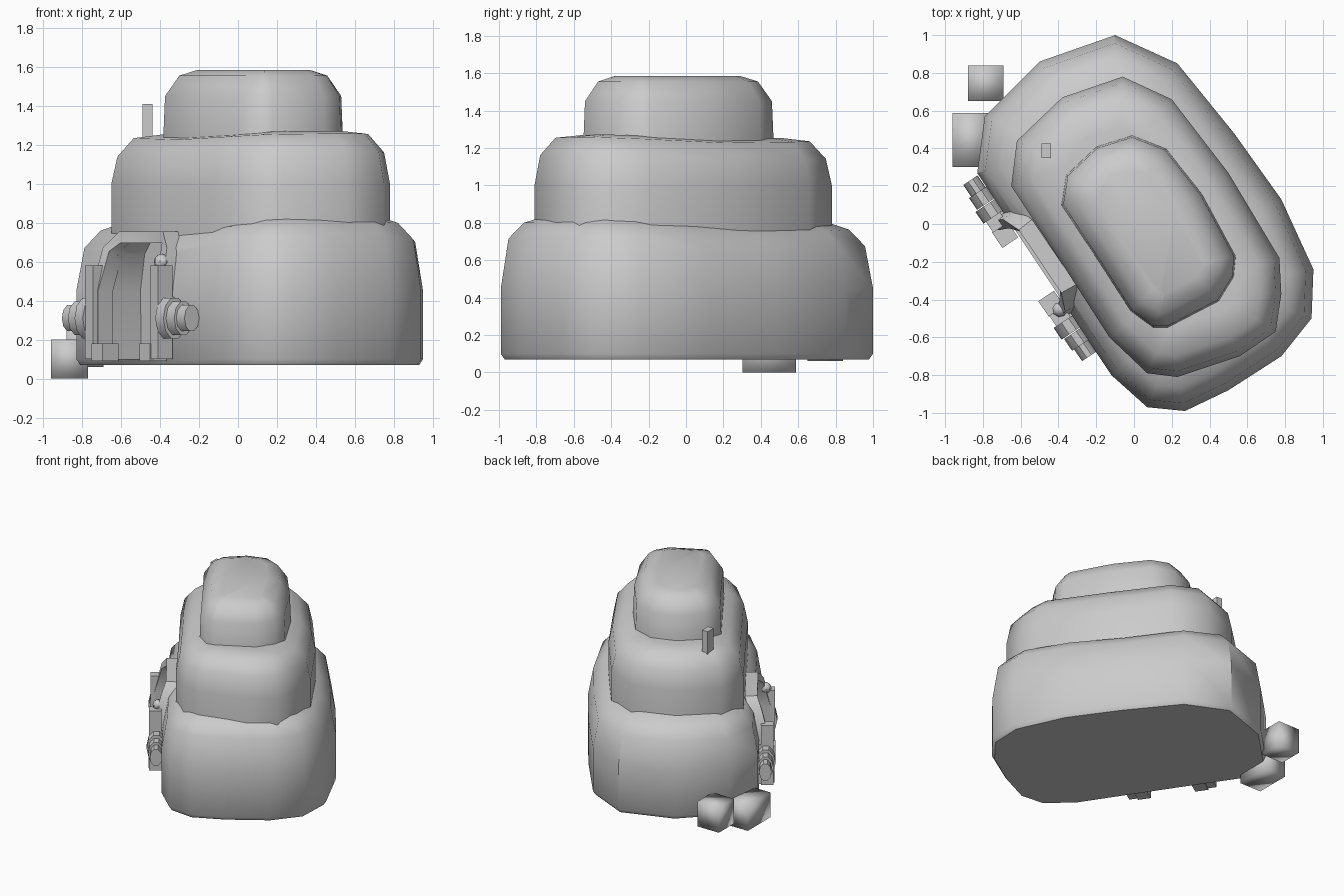
import bpy, bmesh
from math import radians, pi
from mathutils import Vector, Matrix

if "Cube" in bpy.data.objects:
    bpy.data.objects.remove(bpy.data.objects["Cube"])

# Doorway frame of reference: local x along the wall, local -y outward
DOOR = Matrix.Translation((-0.56, -0.24, 0)) @ Matrix.Rotation(radians(-56), 4, 'Z')
AXIS = Vector((0.56, -0.83))


def finish(name, bm, angle=40):
    bmesh.ops.recalc_face_normals(bm, faces=bm.faces)
    me = bpy.data.meshes.new(name)
    bm.to_mesh(me)
    bm.free()
    ob = bpy.data.objects.new(name, me)
    bpy.context.collection.objects.link(ob)
    smooth(ob, angle)
    return ob


def smooth(ob, angle=40):
    bpy.ops.object.select_all(action='DESELECT')
    ob.select_set(True)
    bpy.context.view_layer.objects.active = ob
    bpy.ops.object.shade_smooth_by_angle(angle=radians(angle))


def loft(name, rings, angle=40):
    bm = bmesh.new()
    vs = [[bm.verts.new(p) for p in ring] for ring in rings]
    n = len(vs[0])
    for a, b in zip(vs, vs[1:]):
        for i in range(n):
            j = (i + 1) % n
            bm.faces.new((a[i], a[j], b[j], b[i]))
    bm.faces.new(vs[0])
    bm.faces.new(vs[-1])
    return finish(name, bm, angle)


def inset(pts, d):
    out = []
    for i, p in enumerate(pts):
        e1 = (p - pts[i - 1]).normalized()
        e2 = (pts[(i + 1) % len(pts)] - p).normalized()
        n = Vector((e1.y + e2.y, -e1.x - e2.x)).normalized()   # clockwise outline
        out.append(p + n * d / max(0.5, n.dot(Vector((e1.y, -e1.x)))))
    return out


def tier(name, outline, profile):
    pts = [Vector(p) for p in outline]
    rings = []
    for d, z, lift in profile:
        ring = []
        for p in inset(pts, d):
            a = p.dot(AXIS)
            ring.append((p.x, p.y, z + lift * (0.05 * abs(a) + 0.02 * a)))
        rings.append(ring)
    return loft(name, rings, 50)


def box(name, size, loc, mat=Matrix(), angle=40):
    bm = bmesh.new()
    bmesh.ops.create_cube(bm, size=1, matrix=mat @ Matrix.Translation(loc) @ Matrix.Diagonal((*size, 1)))
    return finish(name, bm, angle)


# Three stacked rounded tiers
base = tier("lower_tier",
    [(-.10, 1.0), (.23, .85), (.53, .48), (.78, .13), (.95, -.24), (.94, -.5), (.78, -.7), (.5, -.88),
     (.27, -.99), (.07, -.97), (-.12, -.8), (-.47, -.27), (-.83, .27), (-.79, .57), (-.5, .86)],
    [(.02, .07, 0), (0, .1, 0), (0, .45, 0), (.04, .65, 1), (.12, .74, 1), (.25, .79, 1)])
tier("middle_tier",
    [(-.06, .78), (.2, .66), (.5, .27), (.77, -.18), (.78, -.37), (.75, -.57), (.56, -.7), (.23, -.81),
     (.07, -.79), (-.13, -.6), (-.4, -.18), (-.65, .2), (-.62, .44), (-.38, .67)],
    [(0, .71, 0), (0, 1.0, 0), (.03, 1.13, .6), (.11, 1.225, .6), (.25, 1.245, .6)])
tier("upper_tier",
    [(-.01, .47), (.17, .4), (.36, .16), (.54, -.17), (.53, -.28), (.45, -.41), (.18, -.55), (.1, -.55),
     (-.02, -.46), (-.2, -.18), (-.385, .1), (-.36, .26), (-.2, .41)],
    [(0, 1.2, 0), (.01, 1.45, 0), (.08, 1.555, 0), (.17, 1.585, 0)])

# Doorway recess cut into the lower tier
arch = [(-.27, .1), (-.28, .45), (-.24, .64), (-.18, .705), (.18, .705), (.24, .64), (.28, .45), (.27, .1)]
cutter = loft("door_cutter", [[DOOR @ Vector((u, y, z)) for u, z in arch] for y in (-.3, .26)])
cutter.hide_render = True
mod = base.modifiers.new("doorway", 'BOOLEAN')
mod.operation = 'DIFFERENCE'
mod.object = cutter
mod.solver = 'EXACT'
bpy.context.view_layer.objects.active = base
bpy.ops.object.modifier_apply(modifier=mod.name)
bpy.data.objects.remove(cutter)
smooth(base, 40)

# Arched trim leaning back with the wall
half = [(.29, .03, .1), (.29, .03, .45), (.27, .08, .65), (.2, .12, .725)]
path = [(-u, y, z) for u, y, z in half] + half[::-1]
section = [(-1, -1), (1, -1), (1, 1), (-1, 1)]
rings = []
for i, p in enumerate(path):
    a, b = Vector(path[max(0, i - 1)]), Vector(path[min(len(path) - 1, i + 1)])
    run = (b - a).normalized()
    side = run.cross(Vector((0, 1, 0))).normalized()
    depth = side.cross(run)
    rings.append([DOOR @ (Vector(p) + side * s * .03 + depth * d * .045) for s, d in section])
loft("door_arch", rings)

# Mirrored jambs, footings and stepped round bosses either side of the door
for s, tag in ((-1, "left"), (1, "right")):
    box("door_jamb_" + tag, (.07, .09, .48), (s * .3, 0, .34), DOOR)
    box("door_footing_" + tag, (.1, .1, .09), (s * .22, .0, .135), DOOR)
    box("door_bracket_" + tag, (.07, .08, .2), (s * .3, .04, .32), DOOR)
    for k, (u, r) in enumerate(((.37, .11), (.45, .09), (.525, .07))):
        bm = bmesh.new()
        m = (DOOR @ Matrix.Translation((s * u, .01, .31)) @ Matrix.Diagonal((1, .65, 1, 1))
             @ Matrix.Rotation(pi / 2, 4, 'Y'))
        bmesh.ops.create_cone(bm, cap_ends=True, segments=10, radius1=r, radius2=r, depth=.075, matrix=m)
        finish(f"door_boss_{tag}_{k}", bm)

# Small knob beside the door
bm = bmesh.new()
bmesh.ops.create_uvsphere(bm, u_segments=8, v_segments=6, radius=.04,
                          matrix=DOOR @ Matrix.Translation((.27, .02, .6)))
finish("door_knob", bm)

# Chimney post and the two soft-shaded blocks on the ground
box("chimney", (.05, .075, .3), (-.465, .388, 1.26))
box("ground_block_large", (.19, .285, .2), (-.865, .445, .1), angle=100)
box("ground_block_small", (.19, .19, .2), (-.785, .745, .16), angle=100)
